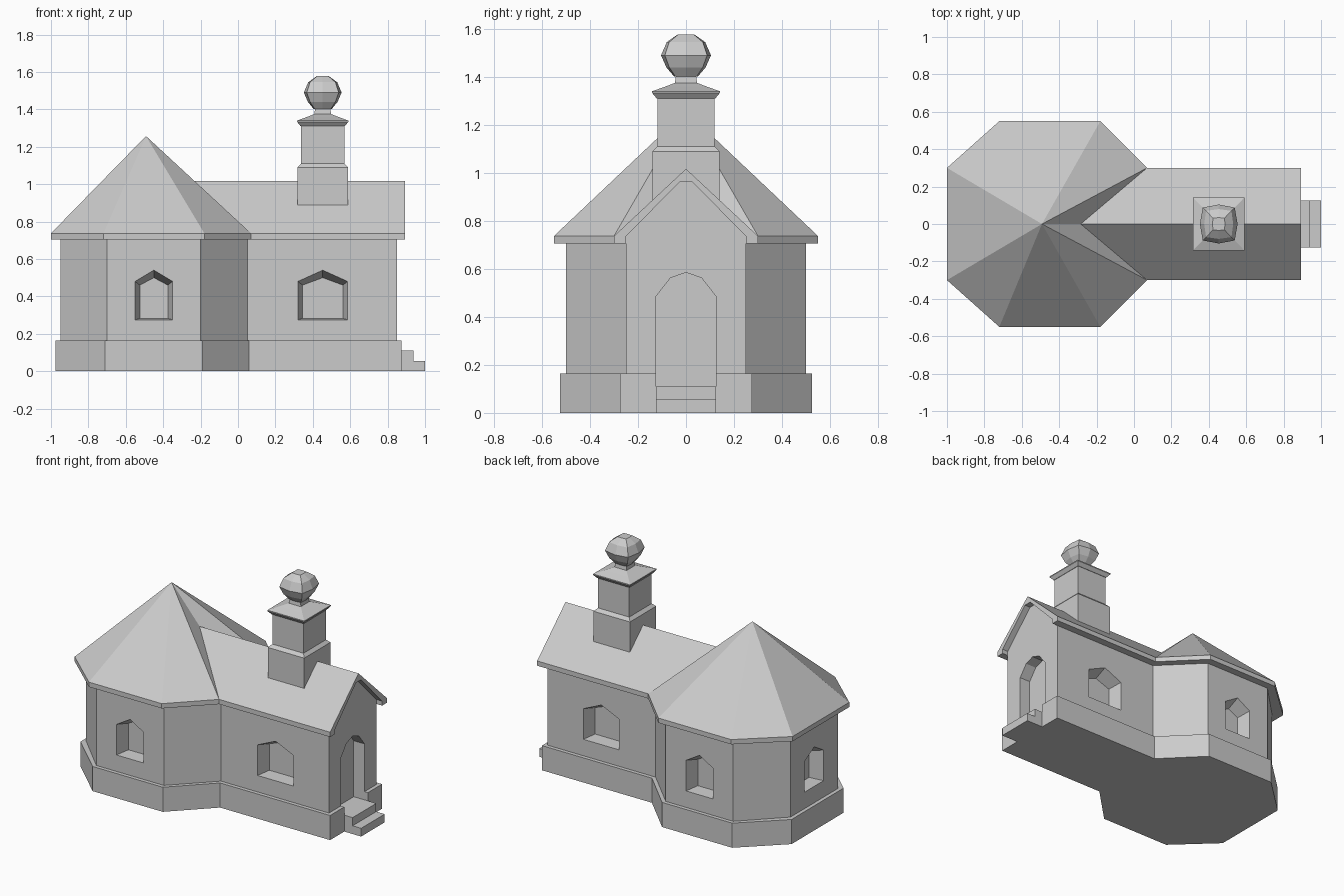
import bpy, bmesh

if "Cube" in bpy.data.objects:
    bpy.data.objects.remove(bpy.data.objects["Cube"])


def loft(name, rings):
    """Closed solid skinned through rings of equal point count."""
    bm = bmesh.new()
    vs = [[bm.verts.new(p) for p in r] for r in rings]
    n = len(vs[0])
    for a, b in zip(vs, vs[1:]):
        for i in range(n):
            j = (i + 1) % n
            bm.faces.new((a[i], a[j], b[j], b[i]))
    bm.faces.new(vs[0][::-1])
    bm.faces.new(vs[-1])
    bmesh.ops.recalc_face_normals(bm, faces=bm.faces)
    me = bpy.data.meshes.new(name)
    bm.to_mesh(me)
    bm.free()
    ob = bpy.data.objects.new(name, me)
    bpy.context.collection.objects.link(ob)
    return ob


def cut(target, cutters):
    for c in cutters:
        c.hide_render = True
        m = target.modifiers.new("cut", 'BOOLEAN')
        m.operation, m.solver, m.object = 'DIFFERENCE', 'EXACT', c
    dg = bpy.context.evaluated_depsgraph_get()
    me = bpy.data.meshes.new_from_object(target.evaluated_get(dg))
    target.modifiers.clear()
    target.data = me


def octagon(o):
    """Half outline of the octagon grown by o, from west to east (y > 0)."""
    k = 0.4 * o
    return [(-0.95 - o, 0.25 + o), (-0.70 - k, 0.5 + o), (-0.20 + k, 0.5 + o), (0.05 + k, 0.25 + o)]


def mirrored(half):
    return half + [(x, -y) for x, y in reversed(half)]


def at(pts, z):
    return [(x, y, z) for x, y in pts]


def footprint(o):
    return mirrored(octagon(o) + [(0.85 + o, 0.25 + o)])


# plinth and walls
base = loft("plinth", [at(footprint(0.025), z) for z in (0, 0.165)])
walls = loft("walls", [at(footprint(0), z) for z in (0.165, 0.72)])

# gable wall under the nave roof
gable = mirrored([(0.72, 0.25), (0.735, 0.25), (0.963, 0.026)])
loft("gable_wall", [[(x, y, z) for z, y in gable] for x in (0.0, 0.85)])


# splayed window niches and door recess
def window(place, w):
    rings = []
    for d, i in ((-0.09, 0.025), (0, 0), (0.03, 0)):
        s = w - i
        prof = [(-s, 0.275 + i * 0.3), (s, 0.275 + i * 0.3), (s, 0.48 - i * 0.8), (0, 0.54 - i * 1.6), (-s, 0.48 - i * 0.8)]
        rings.append([place(u, d, z) for u, z in prof])
    return loft("window_cutter", rings)


cutters = [window(lambda u, d, z: (-0.95 - d, u, z), 0.10)]
for s in (-1, 1):
    cutters.append(window(lambda u, d, z: (-0.45 + u, s * (0.5 + d), z), 0.10))
    cutters.append(window(lambda u, d, z: (0.453 + u, s * (0.25 + d), z), 0.133))
arch = [(-0.125, 0.11), (0.125, 0.11), (0.125, 0.485), (0.065, 0.562), (0, 0.585), (-0.065, 0.562), (-0.125, 0.485)]
door = loft("door_cutter", [[(x, y, z) for y, z in arch] for x in (0.77, 0.95)])
cut(walls, cutters + [door])
cut(base, [door])
for c in cutters + [door]:
    bpy.data.objects.remove(c)

# steps
prof = [(0.86, 0), (1.0, 0), (1.0, 0.055), (0.937, 0.055), (0.937, 0.11), (0.86, 0.11)]
loft("door_steps", [[(x, y, z) for x, z in prof] for y in (-0.125, 0.125)])

# octagonal roof: eight hips, folded valley on the nave side
eave = mirrored(octagon(0.05))
bm = bmesh.new()
lo = [bm.verts.new(p) for p in at(eave, 0.705)]
hi = [bm.verts.new(p) for p in at(eave, 0.737)]
apex = bm.verts.new((-0.492, 0, 1.257))
fold = bm.verts.new((-0.285, 0, 1.017))
bm.faces.new(lo)
for i in range(8):
    j = (i + 1) % 8
    bm.faces.new((lo[i], lo[j], hi[j], hi[i]))
    if i != 3:
        bm.faces.new((hi[i], hi[j], apex))
bm.faces.new((hi[3], fold, apex))
bm.faces.new((fold, hi[4], apex))
bm.faces.new((hi[3], hi[4], fold))
bmesh.ops.recalc_face_normals(bm, faces=bm.faces)
me = bpy.data.meshes.new("octagon_roof")
bm.to_mesh(me)
bm.free()
bpy.context.collection.objects.link(bpy.data.objects.new("octagon_roof", me))

# nave roof: gabled shell, west end cut to the valley (start x, y, z)
half = [(0.07, 0.30, 0.737), (0.07, 0.30, 0.705), (0.07, 0.25, 0.705), (0.07, 0.25, 0.735), (-0.2, 0.026, 0.963)]
shell = [(-0.285, 0, 1.017)] + half + [(x, -y, z) for x, y, z in reversed(half)]
loft("nave_roof", [shell, [(0.893, y, z) for x, y, z in shell]])


# bell tower, its cap and the faceted finial ball
def square_loft(name, steps):
    """steps: z, half width at the face middles, half width at corners."""
    rings = []
    for z, m, c in steps:
        pts = [(m, 0), (c, c), (0, m), (-c, c), (-m, 0), (-c, -c), (0, -m), (c, -c)]
        rings.append([(0.453 + x * 0.97, y, z) for x, y in pts])
    return loft(name, rings)


def sq(*zr):
    return [(z, r, r) for z, r in zr]


square_loft("tower", sq((0.88, 0.139), (1.09, 0.139), (1.11, 0.119), (1.315, 0.119)))
square_loft("tower_cap", sq((1.31, 0.122), (1.333, 0.141), (1.34, 0.141), (1.36, 0.085), (1.375, 0.046), (1.405, 0.042)))
square_loft("finial_ball", [(1.402, 0.05, 0.045), (1.44, 0.082, 0.07), (1.49, 0.104, 0.088),
                            (1.545, 0.08, 0.07), (1.577, 0.034, 0.032)])
